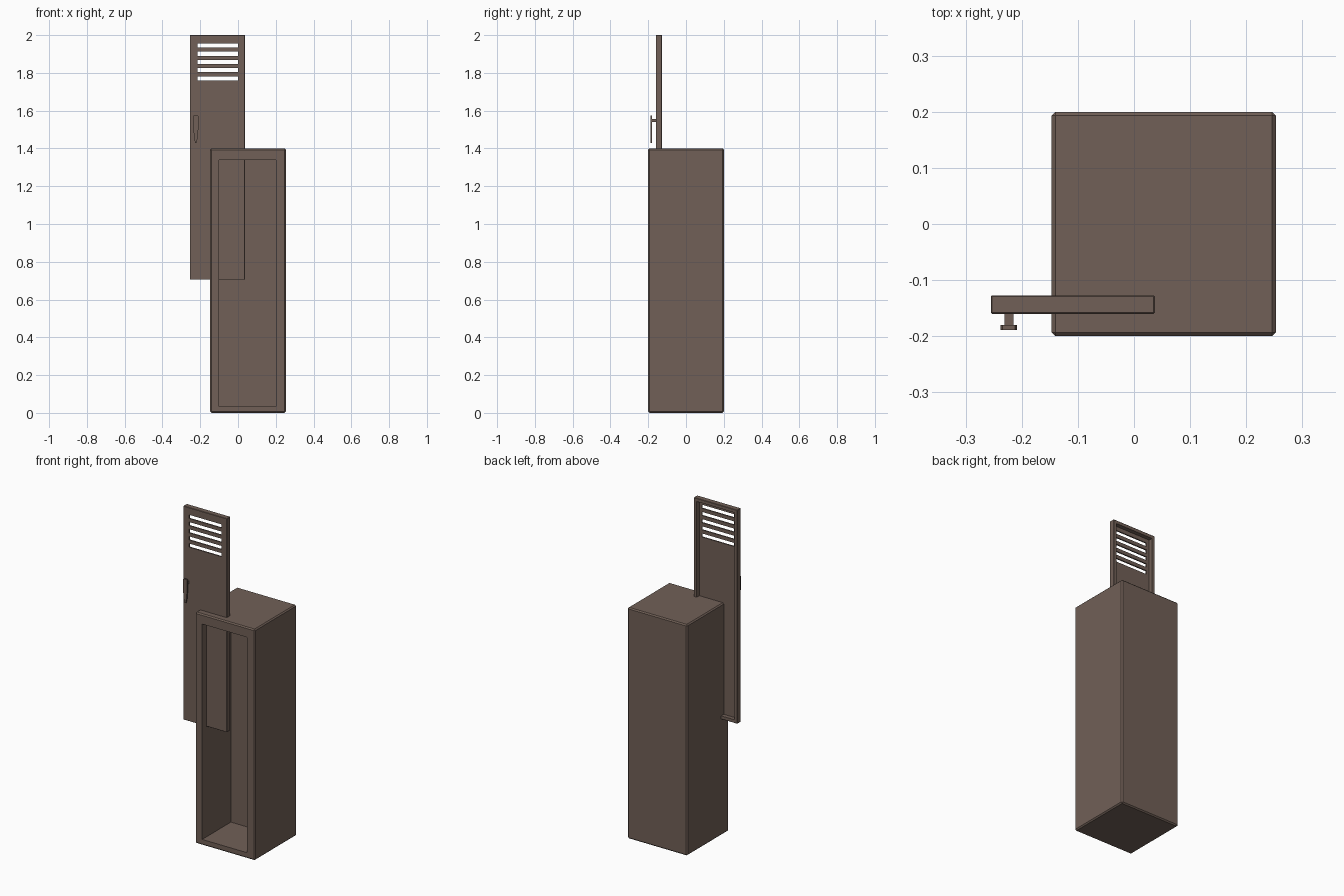
import bpy, bmesh
from mathutils import Vector

cube = bpy.data.objects.get("Cube")
if cube:
    bpy.data.objects.remove(cube, do_unlink=True)

paint = bpy.data.materials.new("brown_paint")
paint.use_nodes = True
COLOR = (0.165, 0.117, 0.095, 1)
paint.diffuse_color = COLOR
paint.node_tree.nodes["Principled BSDF"].inputs["Base Color"].default_value = COLOR


def finish(name, bm):
    bmesh.ops.recalc_face_normals(bm, faces=bm.faces)
    mesh = bpy.data.meshes.new(name)
    bm.to_mesh(mesh)
    bm.free()
    mesh.materials.append(paint)
    ob = bpy.data.objects.new(name, mesh)
    bpy.context.collection.objects.link(ob)
    return ob


def box(name, lo, hi, bevel=0):
    lo, hi = Vector(lo), Vector(hi)
    bm = bmesh.new()
    bmesh.ops.create_cube(bm, size=1)
    bmesh.ops.scale(bm, vec=hi - lo, verts=bm.verts)
    bmesh.ops.translate(bm, vec=(lo + hi) / 2, verts=bm.verts)
    if bevel:
        bmesh.ops.bevel(bm, geom=bm.edges[:], offset=bevel, segments=1, affect='EDGES')
    return finish(name, bm)


def cut(ob, lo, hi):
    cutter = box("cutter", lo, hi)
    cutter.hide_render = True
    mod = ob.modifiers.new("cut", 'BOOLEAN')
    mod.operation, mod.solver, mod.object = 'DIFFERENCE', 'EXACT', cutter
    bpy.context.view_layer.objects.active = ob
    bpy.ops.object.modifier_apply(modifier=mod.name)
    bpy.data.objects.remove(cutter, do_unlink=True)


# Cabinet with an open front
cabinet = box("cabinet", (-0.147, -0.2, 0), (0.253, 0.2, 1.4), 0.007)
cut(cabinet, (-0.1, -0.3, 0.035), (0.2, 0.075, 1.34))

# Door with a hollow back and five vent slots
door = box("door", (-0.255, -0.16, 0.705), (0.037, -0.127, 2), 0.002)
cut(door, (-0.235, -0.152, 0.725), (0.017, -0.1, 1.98))
for i in range(5):
    z = 1.76 + 0.0435 * i
    cut(door, (-0.215, -0.3, z), (0, 0, z + 0.022))

# Handle: stem and tapered grip
box("handle_stem", (-0.231, -0.182, 1.54), (-0.215, -0.155, 1.556))
bm = bmesh.new()
half = [(0.004, 1.43), (0.009, 1.455), (0.0145, 1.52), (0.0145, 1.565), (0.011, 1.575)]
outline = half + [(-x, z) for x, z in reversed(half)]
grip = bm.faces.new([bm.verts.new((x - 0.223, -0.189, z)) for x, z in outline])
back = bmesh.ops.extrude_face_region(bm, geom=[grip])["geom"]
bmesh.ops.translate(bm, vec=(0, 0.009, 0), verts=[v for v in back if isinstance(v, bmesh.types.BMVert)])
finish("handle_grip", bm)
